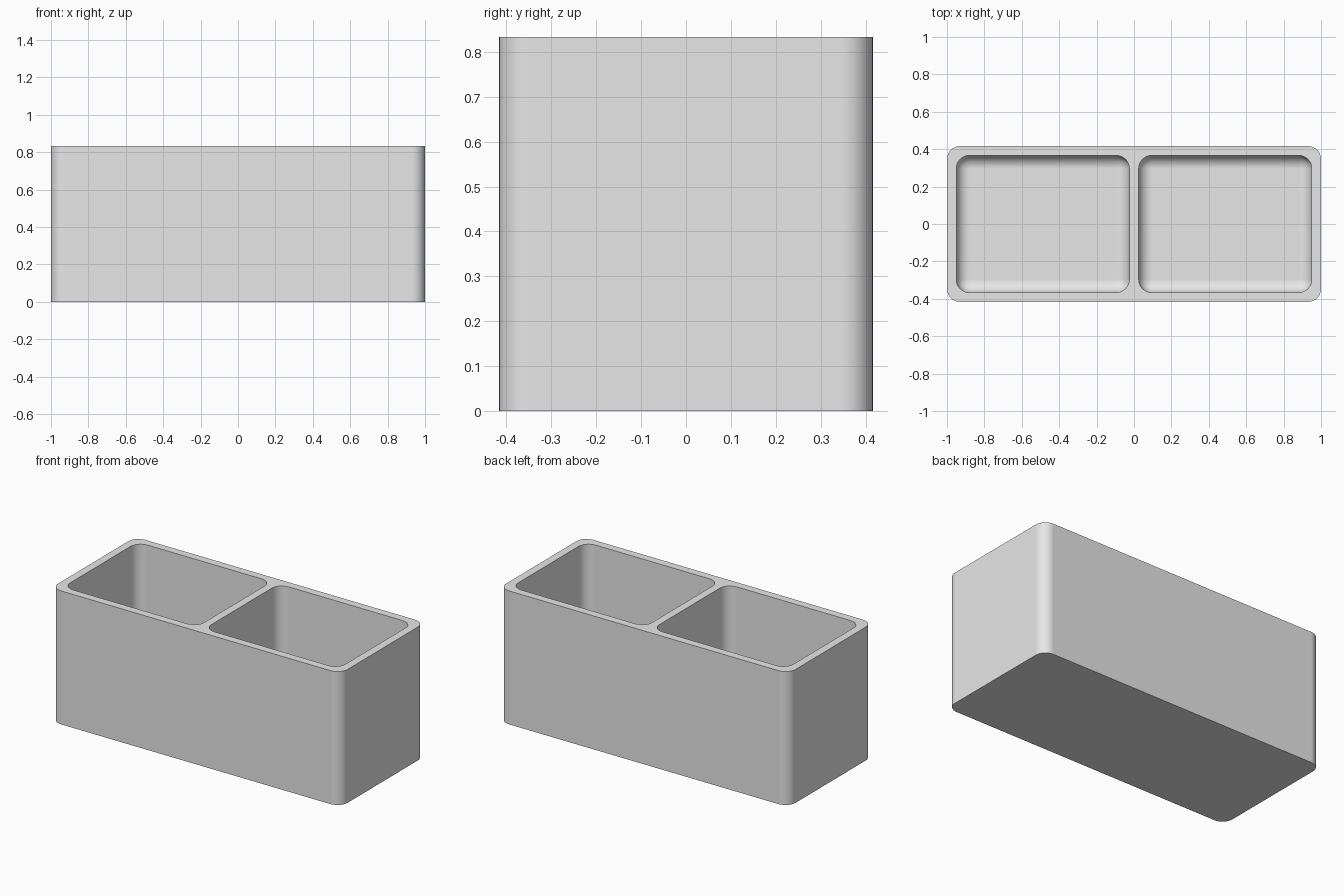
import bpy
import bmesh
from mathutils import Vector

if "Cube" in bpy.data.objects:
    bpy.data.objects.remove(bpy.data.objects["Cube"], do_unlink=True)

WIDTH, DEPTH, HEIGHT = 2.0, 0.833, 0.833
WALL, RADIUS = 0.05, 0.07

# Plain grey material
grey = bpy.data.materials.new("light_grey")
grey.use_nodes = True
colour = (0.8, 0.8, 0.8, 1.0)
grey.diffuse_color = colour
grey.node_tree.nodes["Principled BSDF"].inputs["Base Color"].default_value = colour


def rounded_box(name, low, high, round_floor):
    """Box with rounded upright edges and, if asked, a rounded floor edge."""
    low, high = Vector(low), Vector(high)
    bm = bmesh.new()
    bmesh.ops.create_cube(bm, size=1)
    for v in bm.verts:
        v.co = [(a + b) / 2 + c * (b - a) for a, b, c in zip(low, high, v.co)]
    edges = []
    for e in bm.edges:
        a, b = (v.co.z for v in e.verts)
        upright = abs(a - b) > WALL
        at_floor = max(a, b) < low.z + WALL
        if upright or (round_floor and at_floor):
            edges.append(e)
    bmesh.ops.bevel(bm, geom=edges, offset=RADIUS, segments=8,
                    profile=0.5, affect='EDGES')
    bmesh.ops.recalc_face_normals(bm, faces=bm.faces)
    mesh = bpy.data.meshes.new(name)
    bm.to_mesh(mesh)
    bm.free()
    mesh.materials.append(grey)
    obj = bpy.data.objects.new(name, mesh)
    bpy.context.collection.objects.link(obj)
    return obj


# Outer body
body = rounded_box("divided_box", (-WIDTH / 2, -DEPTH / 2, 0),
                   (WIDTH / 2, DEPTH / 2, HEIGHT), False)
bpy.ops.object.select_all(action='DESELECT')
bpy.context.view_layer.objects.active = body
body.select_set(True)

# Two open compartments, leaving a divider in the middle
inner_y = DEPTH / 2 - WALL
near, far = WALL / 2, WIDTH / 2 - WALL
for side, x0, x1 in (("left", near, far), ("right", -far, -near)):
    cutter = rounded_box(side + "_compartment_cutter", (x0, -inner_y, WALL),
                         (x1, inner_y, HEIGHT + 0.2), True)
    cut = body.modifiers.new(side + "_compartment", 'BOOLEAN')
    cut.operation = 'DIFFERENCE'
    cut.solver = 'EXACT'
    cut.object = cutter
    bpy.ops.object.modifier_apply(modifier=cut.name)
    bpy.data.objects.remove(cutter, do_unlink=True)

# Smooth corners, crisp rims, flat walls
bpy.ops.object.shade_smooth_by_angle()
flat = body.modifiers.new("flat_walls", 'WEIGHTED_NORMAL')
flat.keep_sharp = True
